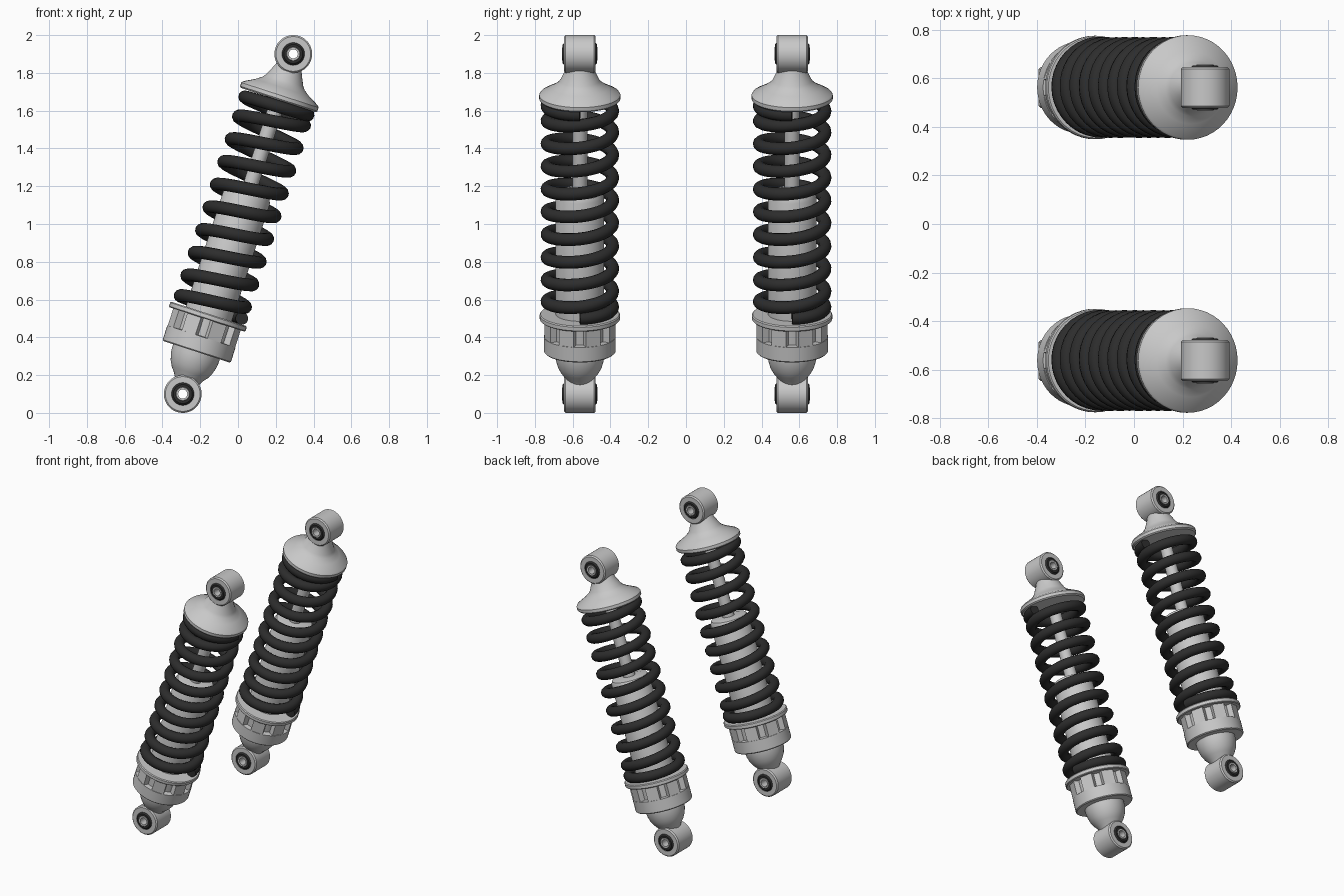
import bpy, bmesh, math
from mathutils import Matrix, Vector

if "Cube" in bpy.data.objects:
    bpy.data.objects.remove(bpy.data.objects["Cube"])

TILT = math.atan2(0.585, 1.80)
LENGTH = 1.893          # distance between the two mounting eye centres
SIDES = (-0.562, 0.562)


def material(name, value):
    m = bpy.data.materials.new(name)
    m.diffuse_color = (value, value, value, 1)
    m.use_nodes = True
    m.node_tree.nodes["Principled BSDF"].inputs["Base Color"].default_value = m.diffuse_color
    return m


METAL = material("light_grey_metal", 0.58)
BLACK = material("black_spring", 0.026)


def finish(obj, mat, matrix):
    obj.data.materials.clear()
    obj.data.materials.append(mat)
    obj.data.transform(matrix)
    bpy.ops.object.select_all(action='DESELECT')
    obj.select_set(True)
    bpy.context.view_layer.objects.active = obj
    bpy.ops.object.shade_smooth_by_angle(angle=math.radians(32))


def from_bmesh(name, bm, mat, matrix):
    bmesh.ops.recalc_face_normals(bm, faces=bm.faces)
    mesh = bpy.data.meshes.new(name)
    bm.to_mesh(mesh)
    bm.free()
    obj = bpy.data.objects.new(name, mesh)
    bpy.context.collection.objects.link(obj)
    finish(obj, mat, matrix)
    return obj


def lathe(name, profile, mat, matrix, closed=False, steps=48):
    """Turn (radius, height) points around local z."""
    bm = bmesh.new()
    vs = [bm.verts.new((r, 0, h)) for r, h in profile]
    es = [bm.edges.new(p) for p in zip(vs, vs[1:])]
    if closed:
        es.append(bm.edges.new((vs[-1], vs[0])))
    bmesh.ops.spin(bm, geom=vs + es, axis=(0, 0, 1), cent=(0, 0, 0),
                   angle=2 * math.pi, steps=steps, use_duplicate=False)
    bmesh.ops.remove_doubles(bm, verts=bm.verts, dist=1e-5)
    return from_bmesh(name, bm, mat, matrix)


def ring(name, inner, outer, half, bevel, mat, matrix):
    b = bevel
    lathe(name, [(inner, -half), (outer - b, -half), (outer, -half + b),
                 (outer, half - b), (outer - b, half), (inner, half)],
          mat, matrix, closed=True)


def mounting_eye(name, height, frame):
    m = frame @ Matrix.Translation((0, 0, height)) @ Matrix.Rotation(math.pi / 2, 4, 'X')
    ring(name + "_eye", 0.060, 0.10, 0.084, 0.008, METAL, m)
    ring(name + "_bushing", 0.034, 0.062, 0.091, 0.012, BLACK, m)
    ring(name + "_sleeve", 0.024, 0.036, 0.094, 0.002, METAL, m)


def coil_height(t):
    """Height of the wire after t turns, with closed end coils."""
    keys = [(0, .477), (.5, .49), (1, .54), (9, 1.552), (9.5, 1.598), (10, 1.61)]
    for (a, ha), (b, hb) in zip(keys, keys[1:]):
        if t <= b:
            return ha + (hb - ha) * (t - a) / (b - a)
    return keys[-1][1]


def coil_spring(name, frame):
    curve = bpy.data.curves.new(name, 'CURVE')
    curve.dimensions = '3D'
    curve.bevel_depth = 0.034
    curve.bevel_resolution = 4
    curve.use_fill_caps = True
    n = 40
    spline = curve.splines.new('POLY')
    spline.points.add(10 * n)
    for i, p in enumerate(spline.points):
        a = 2 * math.pi * i / n
        p.co = (0.174 * math.cos(a), 0.174 * math.sin(a), coil_height(i / n), 1)
    obj = bpy.data.objects.new(name, curve)
    bpy.context.collection.objects.link(obj)
    bpy.ops.object.select_all(action='DESELECT')
    obj.select_set(True)
    bpy.context.view_layer.objects.active = obj
    bpy.ops.object.convert(target='MESH')
    finish(bpy.context.view_layer.objects.active, BLACK, frame)


def collar_lugs(name, frame):
    bm = bmesh.new()
    for k in range(8):
        turn = Matrix.Rotation(math.radians(22.5 + 45 * k), 4, 'Z')
        bmesh.ops.create_cube(bm, size=1, matrix=turn @ Matrix.Translation((0.165, 0, 0.368))
                              @ Matrix.Diagonal((0.042, 0.082, 0.10, 1)))
    from_bmesh(name, bm, METAL, frame)


for label, y in zip(("front", "rear"), SIDES):
    frame = Matrix.Translation((-0.2925, y, 0.10)) @ Matrix.Rotation(TILT, 4, 'Y')

    # Mounting eyes at both ends
    mounting_eye(label + "_lower", 0, frame)
    mounting_eye(label + "_upper", LENGTH, frame)

    # Rounded lower cup
    lathe(label + "_lower_cup", [(0, .07), (.066, .07), (.080, .095), (.100, .12),
          (.116, .15), (.126, .185), (.130, .215), (.130, .25), (0, .25)], METAL, frame)

    # Adjuster collar: ring, notched core and spring seat
    lathe(label + "_adjuster_collar", [(0, .235), (.184, .235), (.190, .241), (.190, .320),
          (.155, .322), (.155, .415), (.208, .415), (.213, .420), (.213, .440),
          (.208, .446), (0, .446)], METAL, frame)
    collar_lugs(label + "_collar_lugs", frame)

    # Damper body and piston rod
    lathe(label + "_damper_body", [(0, .43), (.128, .43), (.128, 1.10), (.118, 1.122),
          (.085, 1.13), (0, 1.13)], METAL, frame)
    lathe(label + "_piston_rod", [(0, 1.11), (.040, 1.11), (.040, 1.66), (0, 1.66)],
          METAL, frame, steps=24)

    # Coil spring
    coil_spring(label + "_coil_spring", frame)

    # Flared upper cap
    lathe(label + "_upper_cap", [(0, 1.636), (.207, 1.636), (.215, 1.644), (.215, 1.664),
          (.208, 1.674), (.150, 1.705), (.118, 1.728), (.104, 1.745), (.078, 1.80),
          (.068, 1.825), (0, 1.825)], METAL, frame)
